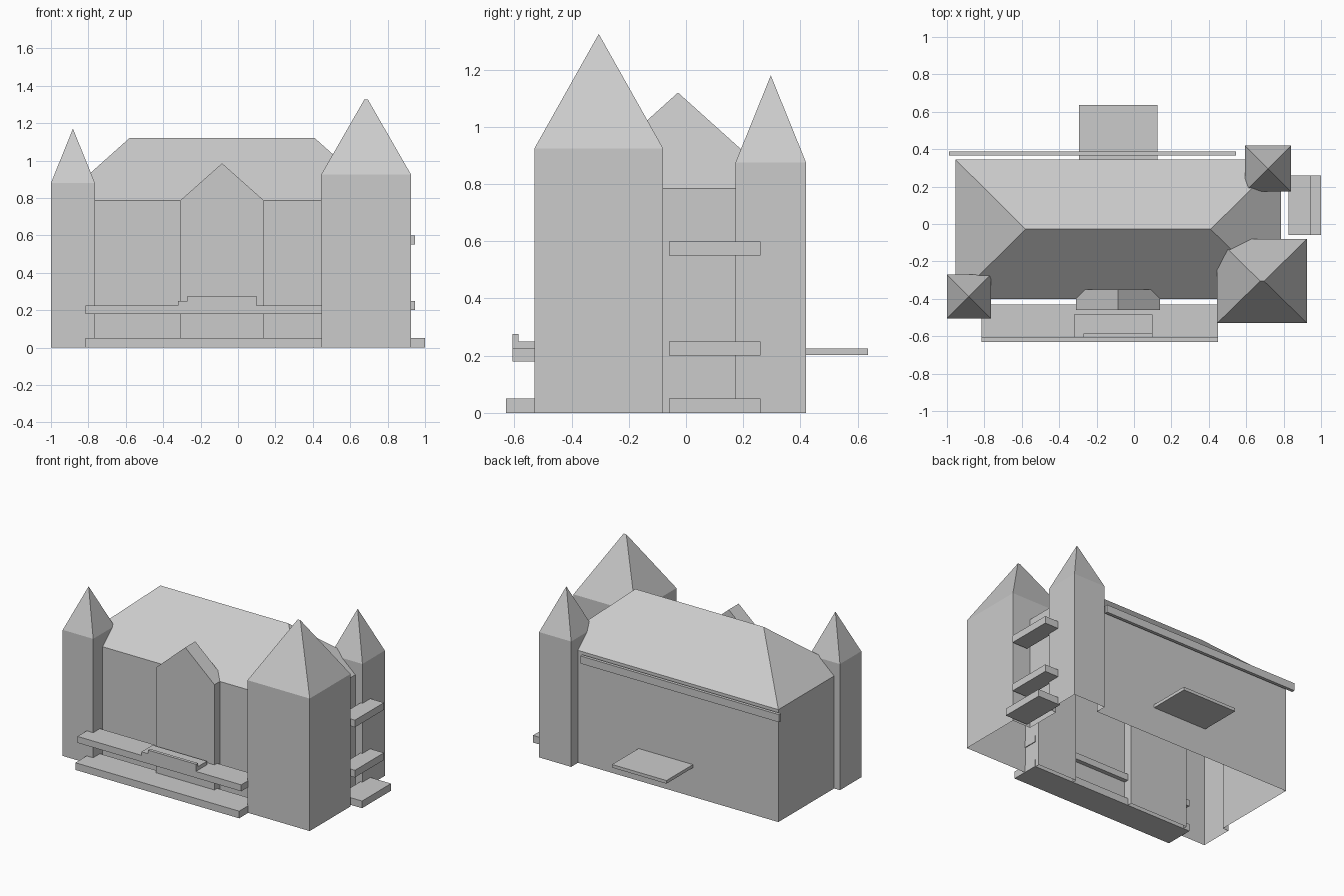
import bpy, bmesh

cube = bpy.data.objects.get("Cube")
if cube:
    bpy.data.objects.remove(cube, do_unlink=True)

stone = bpy.data.materials.new("light_grey_stone")
stone.use_nodes = True
GREY = (0.6, 0.6, 0.6, 1)
stone.diffuse_color = GREY
stone.node_tree.nodes["Principled BSDF"].inputs["Base Color"].default_value = GREY


def add_object(name, bm):
    mesh = bpy.data.meshes.new(name)
    bmesh.ops.recalc_face_normals(bm, faces=bm.faces)
    bm.to_mesh(mesh)
    bm.free()
    mesh.materials.append(stone)
    obj = bpy.data.objects.new(name, mesh)
    bpy.context.scene.collection.objects.link(obj)
    return obj


def slab(name, x, y, z):
    """Box given by its x, y and z ranges."""
    bm = bmesh.new()
    bmesh.ops.create_cube(bm, size=1)
    for v in bm.verts:
        v.co = [r[0] if c < 0 else r[1] for r, c in zip((x, y, z), v.co)]
    return add_object(name, bm)


def roofed_block(name, x, y, eave, top, ridge_x, ridge_y):
    """Block with a roof rising to a ridge, or to a point."""
    bm = bmesh.new()
    corners = [(x[0], y[0]), (x[1], y[0]), (x[1], y[1]), (x[0], y[1])]
    low = [bm.verts.new((a, b, 0)) for a, b in corners]
    high = [bm.verts.new((a, b, eave)) for a, b in corners]
    peak = [bm.verts.new((ridge_x[i], ridge_y[i], top)) for i in (0, 1)]
    bm.faces.new(low[::-1])
    for i in range(4):
        j = (i + 1) % 4
        bm.faces.new((low[i], low[j], high[j], high[i]))
    # the ridge runs along x, or along y for a gable
    a, b = peak
    if ridge_x[0] == ridge_x[1] and ridge_y[0] != ridge_y[1]:
        high = high[1:] + high[:1]
    bm.faces.new((high[0], high[1], b, a))
    bm.faces.new((high[1], high[2], b))
    bm.faces.new((high[2], high[3], a, b))
    bm.faces.new((high[3], high[0], a))
    bmesh.ops.remove_doubles(bm, verts=bm.verts, dist=0.0001)
    return add_object(name, bm)


# Main hall, front bay and corner towers
hall = roofed_block("hall", (-0.955, 0.785), (-0.40, 0.345), 0.785, 1.12,
                    (-0.58, 0.41), (-0.028, -0.028))
wings = [
    roofed_block("front_bay", (-0.31, 0.14), (-0.46, -0.35), 0.785, 0.985,
                 (-0.085, -0.085), (-0.46, -0.35)),
    roofed_block("large_tower", (0.445, 0.925), (-0.53, -0.08), 0.925, 1.325,
                 (0.675, 0.695), (-0.305, -0.305)),
    roofed_block("front_tower", (-1.0, -0.765), (-0.505, -0.27), 0.88, 1.17,
                 (-0.8825, -0.8825), (-0.3875, -0.3875)),
    roofed_block("rear_tower", (0.593, 0.84), (0.173, 0.42), 0.875, 1.18,
                 (0.7165, 0.7165), (0.2965, 0.2965)),
]

# Merge the volumes into one outer shell
for wing in wings:
    mod = hall.modifiers.new(wing.name, 'BOOLEAN')
    mod.operation = 'UNION'
    mod.solver = 'EXACT'
    mod.object = wing
deps = bpy.context.evaluated_depsgraph_get()
shell = bpy.data.meshes.new_from_object(hall.evaluated_get(deps))
for part in [hall] + wings:
    bpy.data.objects.remove(part, do_unlink=True)

# Split the shell into walls and roofs, leaving the underside open
rules = {"walls": lambda n: abs(n.z) < 0.1, "roofs": lambda n: n.z > 0.1}
for name, keep in rules.items():
    bm = bmesh.new()
    bm.from_mesh(shell)
    bm.normal_update()
    drop = [f for f in bm.faces if not keep(f.normal)]
    bmesh.ops.delete(bm, geom=drop, context='FACES')
    mesh = bpy.data.meshes.new(name)
    bm.to_mesh(mesh)
    bm.free()
    mesh.materials.clear()
    mesh.materials.append(stone)
    bpy.context.scene.collection.objects.link(bpy.data.objects.new(name, mesh))

# Front terraces with a raised step and parapet
slab("lower_terrace", (-0.815, 0.45), (-0.63, -0.43), (0, 0.05))
slab("upper_terrace", (-0.815, 0.45), (-0.607, -0.43), (0.18, 0.225))
slab("terrace_step", (-0.32, 0.10), (-0.607, -0.485), (0.225, 0.25))
slab("terrace_parapet", (-0.27, 0.10), (-0.607, -0.585), (0.25, 0.275))

# Side landing and balconies
for name, outer, base in (("side_landing", 1.0, 0),
                          ("side_balcony_low", 0.945, 0.2),
                          ("side_balcony_high", 0.945, 0.55)):
    slab(name, (0.825, outer), (-0.06, 0.26), (base, base + 0.05))

# Rear canopy and gutter
slab("rear_canopy", (-0.295, 0.125), (0.345, 0.637), (0.203, 0.225))
slab("rear_gutter", (-0.99, 0.545), (0.365, 0.387), (0.722, 0.775))
